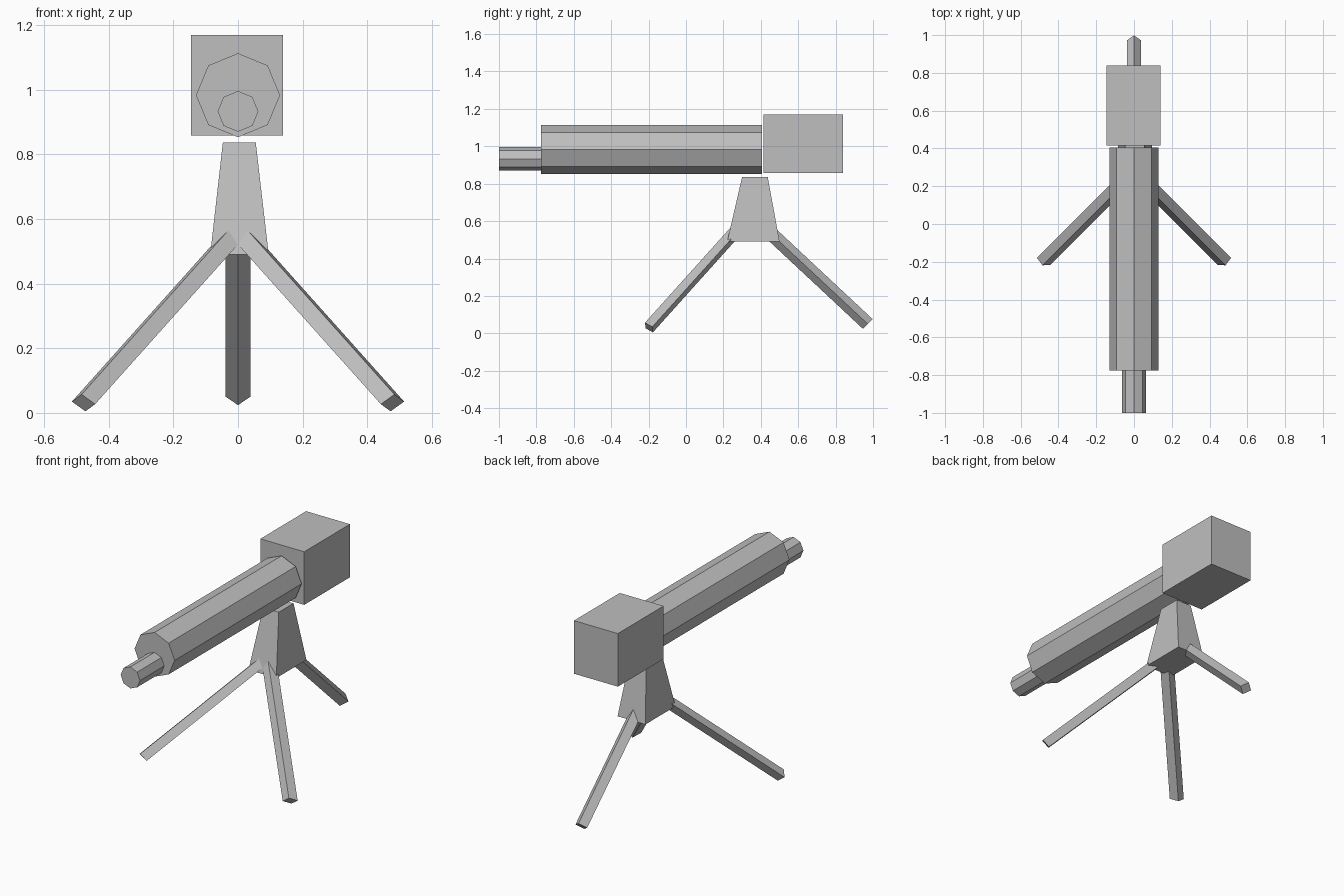
import bpy
import math
from mathutils import Vector

default_cube = bpy.data.objects.get("Cube")
if default_cube:
    bpy.data.objects.remove(default_cube, do_unlink=True)

# Single flat grey for the whole model
grey = bpy.data.materials.new("plain grey")
grey.use_nodes = True
colour = (0.52, 0.52, 0.52, 1)
grey.diffuse_color = colour
grey.node_tree.nodes["Principled BSDF"].inputs["Base Color"].default_value = colour


def loft(name, start_ring, end_ring):
    """Closed flat-sided solid between two matching rings."""
    n = len(start_ring)
    faces = [(i, (i + 1) % n, n + (i + 1) % n, n + i) for i in range(n)]
    faces += [tuple(reversed(range(n))), tuple(range(n, 2 * n))]
    mesh = bpy.data.meshes.new(name)
    mesh.from_pydata([tuple(p) for p in start_ring + end_ring], [], faces)
    mesh.materials.append(grey)
    obj = bpy.data.objects.new(name, mesh)
    bpy.context.collection.objects.link(obj)
    return obj


def octagon(radius, y, z):
    """Eight-sided ring across the y axis with a corner on top."""
    angles = [i * math.tau / 8 for i in range(8)]
    return [Vector((radius * math.sin(a), y, z + radius * math.cos(a))) for a in angles]


def rectangle(x0, x1, y0, y1, z):
    return [Vector(p) for p in ((x0, y0, z), (x1, y0, z), (x1, y1, z), (x0, y1, z))]


def leg(name, top, foot, side, up, flip=1):
    """Four-sided bar with diamond section, optionally mirrored across x."""
    mirror = Vector((flip, 1, 1))
    offsets = [Vector(side), Vector(up), -Vector(side), -Vector(up)]
    if flip < 0:
        offsets.reverse()
    rings = [[(Vector(c) + o) * mirror for o in offsets] for c in (foot, top)]
    return loft(name, *rings)


# Barrel and muzzle
loft("barrel", octagon(0.13, 0.405, 0.983), octagon(0.13, -0.775, 0.983))
loft("muzzle", octagon(0.063, -0.77, 0.933), octagon(0.063, -1.0, 0.933))

# Rear housing
loft("rear_box", rectangle(-0.145, 0.14, 0.415, 0.84, 0.858),
     rectangle(-0.145, 0.14, 0.415, 0.84, 1.17))

# Tapered mount
loft("pedestal", rectangle(-0.086, 0.095, 0.22, 0.50, 0.49),
     rectangle(-0.047, 0.055, 0.30, 0.437, 0.836))

# Tripod legs
for name, flip in (("front_left_leg", 1), ("front_right_leg", -1)):
    leg(name, (0.012, 0.27, 0.552), (0.478, -0.198, 0.031),
        (0.036, 0.018, 0.004), (0.006, -0.021, 0.026), flip)
leg("back_leg", (0, 0.428, 0.558), (0, 0.972, 0.05),
    (-0.038, 0, 0), (0, 0.026, 0.026))

# Consistent outward normals
import bmesh
for obj in bpy.context.collection.objects:
    if obj.type == 'MESH' and grey.name in obj.data.materials:
        bm = bmesh.new()
        bm.from_mesh(obj.data)
        bmesh.ops.recalc_face_normals(bm, faces=bm.faces)
        bm.to_mesh(obj.data)
        bm.free()
